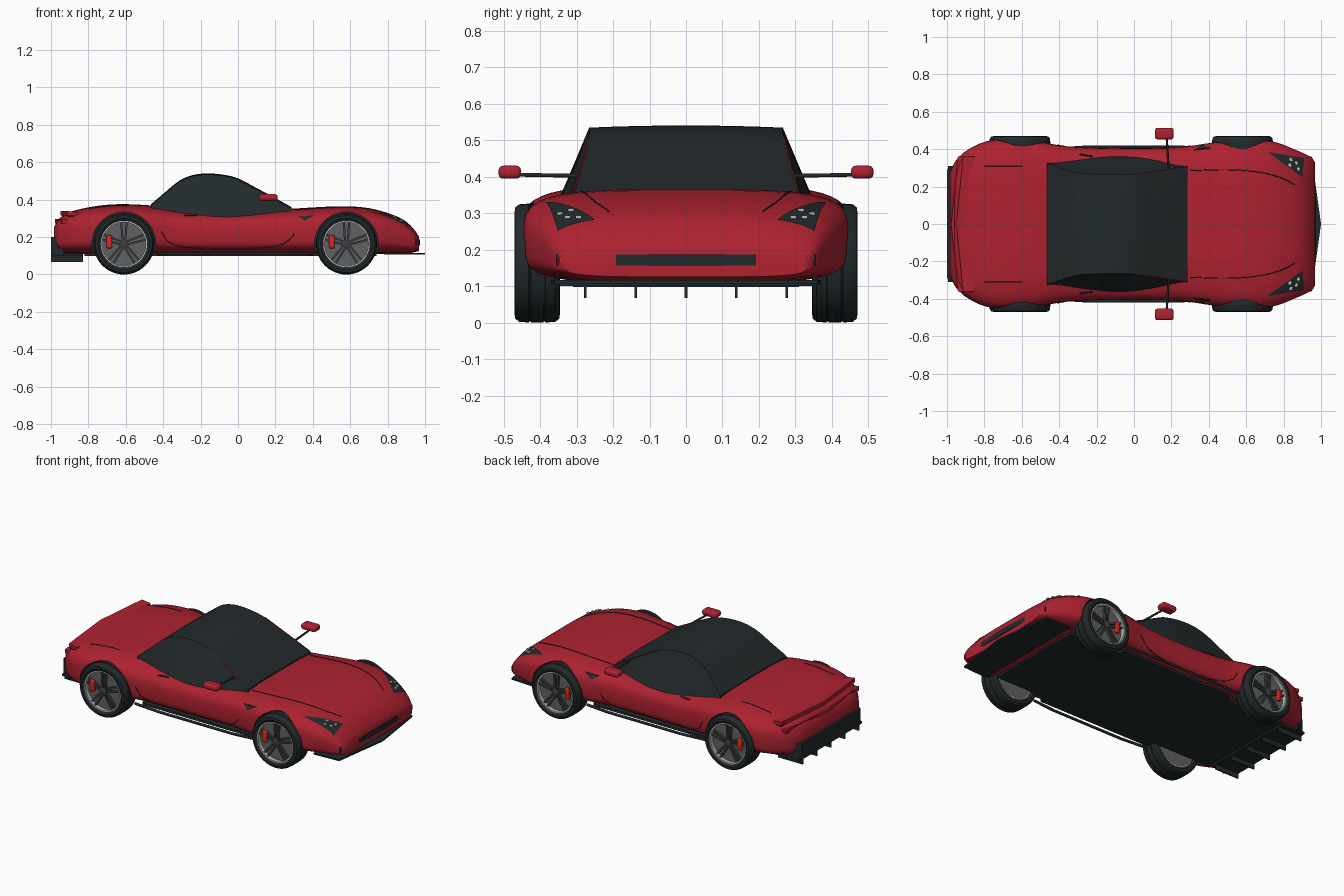
import bpy, bmesh, math
from mathutils import Vector

old = bpy.data.objects.get("Cube")
if old:
    bpy.data.objects.remove(old)


def material(name, r, g, b):
    m = bpy.data.materials.new(name)
    m.use_nodes = True
    m.diffuse_color = (r, g, b, 1)
    m.node_tree.nodes["Principled BSDF"].inputs["Base Color"].default_value = (r, g, b, 1)
    return m


RED = material("body red", .42, .016, .03)
BLACK = material("charcoal", .016, .023, .024)
GREY = material("rim grey", .12, .12, .125)
DARK = material("spoke dark grey", .05, .052, .055)
SILVER = material("silver", .5, .5, .5)
CALIPER = material("caliper red", .7, .02, .015)


def add(name, bm, mat, angle=35):
    bmesh.ops.recalc_face_normals(bm, faces=bm.faces)
    me = bpy.data.meshes.new(name)
    bm.to_mesh(me)
    bm.free()
    me.materials.append(mat)
    me.shade_smooth()
    me.set_sharp_from_angle(angle=math.radians(angle))
    ob = bpy.data.objects.new(name, me)
    bpy.context.collection.objects.link(ob)
    return ob


def loft(name, rings, mat, loop=False, angle=35):
    """Skin closed rings; cap the ends unless the rings loop round."""
    bm = bmesh.new()
    vs = [[bm.verts.new(p) for p in r] for r in rings]
    pairs = list(zip(vs, vs[1:])) + ([(vs[-1], vs[0])] if loop else [])
    for a, b in pairs:
        for i in range(len(a)):
            j = (i + 1) % len(a)
            bm.faces.new((a[i], a[j], b[j], b[i]))
    if not loop:
        bm.faces.new(vs[0])
        bm.faces.new(vs[-1])
    return add(name, bm, mat, angle)


def lathe(name, profile, centre, mat, loop=False, n=48):
    """Turn (y, radius) pairs round an axle at (x, z)."""
    turn = [2 * math.pi * i / n for i in range(n)]
    return loft(name, [[(centre[0] + r * math.cos(t), y, centre[1] + r * math.sin(t))
                        for t in turn] for y, r in profile], mat, loop)


def prism(name, outline, z0, z1, mat):
    return loft(name, [[(x, y, z) for x, y in outline] for z in (z0, z1)], mat)


def box(name, centre, size, mat, bevel=0, tilt=0):
    bm = bmesh.new()
    bmesh.ops.create_cube(bm, size=1)
    bmesh.ops.scale(bm, vec=size, verts=bm.verts)
    if bevel:
        bmesh.ops.bevel(bm, geom=bm.edges[:], offset=bevel, segments=3, affect='EDGES', profile=.5)
    ob = add(name, bm, mat)
    ob.location = centre
    ob.rotation_euler.y = tilt
    return ob


def line(name, pts, mat, radius=.0025):
    cu = bpy.data.curves.new(name, 'CURVE')
    cu.dimensions = '3D'
    cu.bevel_depth = radius
    cu.bevel_resolution = 1
    sp = cu.splines.new('POLY')
    sp.points.add(len(pts) - 1)
    for p, q in zip(sp.points, pts):
        p.co = (*q, 1)
    cu.materials.append(mat)
    ob = bpy.data.objects.new(name, cu)
    bpy.context.collection.objects.link(ob)
    return ob


def smooth(table, x):
    """Cubic interpolation through (x, value) pairs."""
    n = len(table)
    i = max(k for k in range(n - 1) if k == 0 or table[k][0] <= x)

    def slope(k):
        a, b = table[max(k - 1, 0)], table[min(k + 1, n - 1)]
        return (b[1] - a[1]) / (b[0] - a[0])
    (x0, v0), (x1, v1) = table[i], table[i + 1]
    h = x1 - x0
    t = min(max((x - x0) / h, 0), 1)
    return ((2*t**3 - 3*t*t + 1) * v0 + (t**3 - 2*t*t + t) * h * slope(i)
            + (3*t*t - 2*t**3) * v1 + (t**3 - t*t) * h * slope(i + 1))


# Body guide curves along the length
WIDTH = [(-.985, .27), (-.96, .33), (-.9, .39), (-.8, .44), (-.68, .456), (-.55, .448), (-.35, .415),
         (0, .405), (.25, .412), (.45, .44), (.62, .455), (.75, .44), (.88, .39), (.95, .355), (.968, .33)]
TOP = [(-.985, .25), (-.96, .295), (-.9, .335), (-.7, .373), (-.5, .372), (-.3, .35), (-.05, .338),
       (.25, .35), (.55, .365), (.7, .355), (.82, .322), (.9, .283), (.95, .23), (.968, .2)]
BOTTOM = [(-.985, .14), (-.93, .112), (0, .108), (.9, .112), (.968, .125)]
N = 4


def frame(x):
    w, t, b = smooth(WIDTH, x), smooth(TOP, x), smooth(BOTTOM, x)
    return w, t, b, b + .42 * (t - b)


def top(x, y):
    w, t, b, m = frame(x)
    return m + (t - m) * max(1 - abs(y / w) ** N, 0) ** (1 / N)


def side(x, z):
    w, t, b, m = frame(x)
    d = (z - m) / ((t - m) if z > m else (m - b))
    return w * max(1 - abs(d) ** N, 0) ** (1 / N)


def section(x, n=48):
    w, t, b, m = frame(x)
    pts = []
    for i in range(n):
        c, s = (f(2 * math.pi * (i + .5) / n) for f in (math.cos, math.sin))
        y = math.copysign(abs(c) ** (2 / N), c) * w
        z = m + math.copysign(abs(s) ** (2 / N), s) * (t - m if s > 0 else m - b)
        pts.append((x, y, z))
    return pts


stations = [-.985, -.975, -.96, -.94] + [-.91 + .04 * i for i in range(46)] + [.92, .94, .955, .968]
body = loft("body_shell", [section(x) for x in stations], RED)

# Wheel arches cut out of the shell
AXLES = {"rear": -.61, "front": .58}
HUB = .163
for x in AXLES.values():
    for s in (1, -1):
        cut = lathe("arch_cutter", [(s * .33, .171), (s * .6, .171)], (x, HUB), BLACK)
        mod = body.modifiers.new("arch", 'BOOLEAN')
        mod.object, mod.operation, mod.solver = cut, 'DIFFERENCE', 'EXACT'
        mod.material_mode = 'TRANSFER'
        bpy.context.view_layer.objects.active = body
        bpy.ops.object.modifier_apply(modifier=mod.name)
        bpy.data.objects.remove(cut)
body.data.set_sharp_from_angle(angle=math.radians(35))

# Canopy: roof line, roof half width and sill half width
ROOF = [(-.465, .37), (-.4, .425), (-.31, .498), (-.24, .526), (-.17, .534), (-.08, .528),
        (0, .508), (.1, .456), (.2, .402), (.285, .355)]
ROOF_W = [(-.465, .325), (-.31, .275), (-.15, .265), (0, .267), (.285, .308)]
SILL_W = [(-.465, .332), (-.3, .352), (-.1, .365), (.1, .352), (.285, .312)]


def canopy_ring(x):
    z, a, b = (smooth(t, x) for t in (ROOF, ROOF_W, SILL_W))
    arch = [(x, a * k / 4, z + .006 * (1 - k * k / 16)) for k in range(-4, 5)]
    return [(x, -b, .3)] + arch + [(x, b, .3)]


loft("canopy", [canopy_ring(-.465 + .75 * i / 30) for i in range(31)], BLACK, angle=30)

# Floor, splitter, grille, rear bumper and diffuser fins
prism("floor_panel", [(-.82, -.32), (-.42, -.32), (-.4, -.37), (.38, -.37), (.4, -.32), (.74, -.32),
                      (.74, .32), (.4, .32), (.38, .37), (-.4, .37), (-.42, .32), (-.82, .32)], .1, .114, BLACK)
prism("front_splitter", [(.78, -.37), (.95, -.36), (1, 0), (.95, .36), (.78, .37)], .106, .116, BLACK)
ys = [-.355 + .71 * i / 12 for i in range(13)]
loft("front_grille", [[(.974 - .16 * y * y + dx, y, z) for dx, z in
                       ((0, .156), (0, .187), (-.035, .187), (-.035, .156))] for y in ys], BLACK)
for y in (-.342, -.322):
    box("grille_lamp", (.975 - .16 * y * y, y, .171), (.008, .011, .011), CALIPER)
prism("rear_bumper", [(-1, -.29), (-.93, -.33), (-.93, .33), (-1, .29)], .1, .2, BLACK)
prism("diffuser", [(-.995, -.31), (-.83, -.31), (-.83, .31), (-.995, .31)], .098, .112, BLACK)
for k in range(-2, 3):
    box("diffuser_fin", (-.915, k * .138, .09), (.17, .007, .045), BLACK)

# Swept tail spoiler with a dark gap below
ys = [-.36 + .72 * i / 16 for i in range(17)]


def wing(name, front, back, z, h, mat):
    loft(name, [[(front + .1 * abs(y), y, z), (front + .1 * abs(y), y, z - h),
                 (back + .1 * abs(y), y, z - h - .004), (back + .1 * abs(y), y, z + .008)] for y in ys], mat)


wing("tail_spoiler", -.89, -.95, .332, .012, RED)
wing("spoiler_gap", -.9, -.942, .32, .008, BLACK)
wing("tail_lip", -.91, -.978, .288, .012, RED)


def plate(name, corners, mat, n=8):
    """Triangular plate laid over the upper body."""
    a, b, c = (Vector(p) for p in corners)
    bm = bmesh.new()
    v = {}
    for i in range(n + 1):
        for j in range(n + 1 - i):
            p = a + (b - a) * i / n + (c - a) * j / n
            v[i, j] = bm.verts.new((p.x, p.y, top(p.x, p.y) + .004))
    for i in range(n):
        for j in range(n - i):
            bm.faces.new((v[i, j], v[i + 1, j], v[i, j + 1]))
            if i + j < n - 1:
                bm.faces.new((v[i + 1, j], v[i + 1, j + 1], v[i, j + 1]))
    add(name, bm, mat)


for s, hand in ((1, "left"), (-1, "right")):
    # Headlights and lamps
    plate(hand + "_headlight", [(.715, s * .385), (.91, s * .352), (.9, s * .25)], BLACK)
    for x, y in ((.84, .345), (.87, .325), (.835, .315), (.88, .295)):
        box(hand + "_lamp", (x, s * y, top(x, y) + .004), (.016, .016, .008), SILVER)
    # Panel seams, door, handle and vent
    hood = [(.3, .285), (.5, .29), (.65, .28), (.78, .25), (.86, .21)]
    xs = [.3 + .56 * i / 16 for i in range(17)]
    line(hand + "_hood_seam", [(x, s * smooth(hood, x), top(x, smooth(hood, x))) for x in xs], BLACK)
    line(hand + "_deck_seam", [(x, s * .31, top(x, .31)) for x in (-.8, -.75, -.7, -.65, -.6)], BLACK)
    door = [(-.41, .23), (-.38, .18), (-.3, .148), (-.1, .138), (.12, .142), (.25, .165), (.3, .215)]
    xs = [-.41 + .71 * i / 24 for i in range(25)]
    line(hand + "_door_seam", [(x, s * side(x, smooth(door, x)), smooth(door, x)) for x in xs], BLACK)
    line(hand + "_door_handle", [(x, s * side(x, .315), .315) for x in (-.29, -.255, -.22)], BLACK, .005)
    loft(hand + "_side_vent", [[(x, s * (side(x, z) + d), z) for x, z in ((.32, .31), (.41, .317), (.36, .288))]
                               for d in (-.005, .004)], BLACK)
    line(hand + "_pillar_trim", [(x, s * smooth(ROOF_W, x), smooth(ROOF, x)) for x in (0, .07, .14, .21, .28)], RED)
    # Side skirt and mirror
    line(hand + "_side_skirt", [(-.43, s * .4, .112), (-.25, s * .412, .11), (.25, s * .412, .11),
                                (.4, s * .4, .112)], BLACK, .008)
    line(hand + "_mirror_stalk", [(.185, s * .29, .402), (.175, s * .46, .405)], BLACK, .006)
    box(hand + "_mirror", (.162, s * .483, .412), (.1, .062, .036), RED, .014)
    # Wheels
    for end, x in AXLES.items():
        name = f"{end}_{hand}_"
        c = (x, HUB)
        tyre = [(.36, .122), (.345, .135), (.347, .152), (.358, .161), (.385, .163), (.386, .160), (.39, .160),
                (.391, .163), (.425, .163), (.426, .160), (.43, .160), (.431, .163), (.457, .161), (.468, .152),
                (.47, .138), (.46, .122)]
        lathe(name + "tyre", [(s * y, r) for y, r in tyre], c, BLACK, True)
        lathe(name + "rim", [(s * y, r) for y, r in ((.36, .124), (.463, .124), (.463, .117), (.36, .117))],
              c, SILVER, True)
        lathe(name + "brake_disc", [(s * .36, .119), (s * .44, .119)], c, GREY)
        lathe(name + "hub", [(s * .43, .022), (s * .457, .022), (s * .46, .016)], c, DARK, n=20)
        for k in range(5):
            a = math.pi / 2 + k * math.tau / 5
            for da in (-.16, .16):
                box(name + "spoke", (x + .068 * math.cos(a + da), s * .447, HUB + .068 * math.sin(a + da)),
                    (.1, .014, .011), DARK, 0, -a - da * .4)
        box(name + "brake_caliper", (x - .078, s * .449, HUB + .012), (.03, .02, .07), CALIPER, .006)
